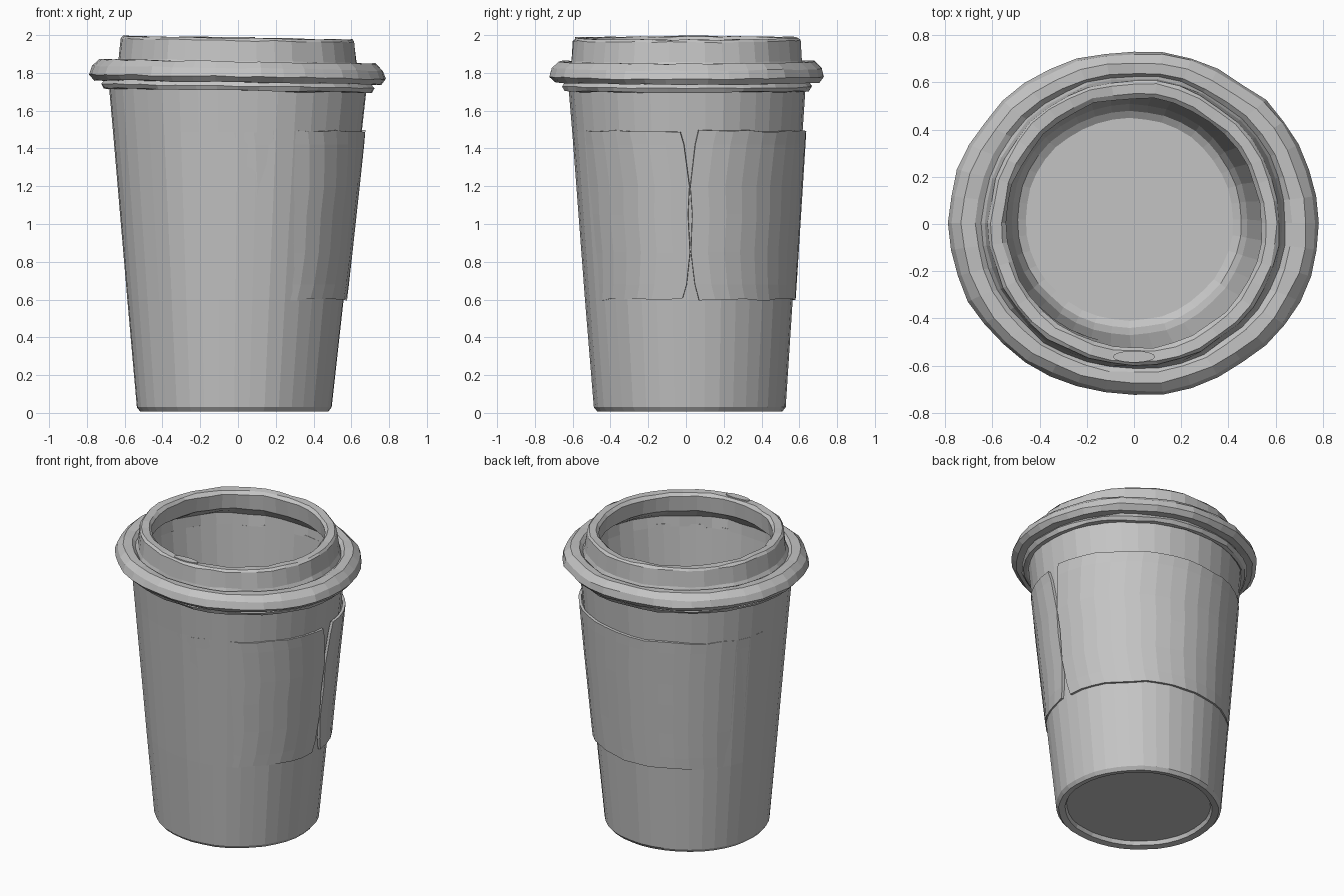
import bpy, bmesh, math, random

random.seed(4)
cube = bpy.data.objects.get("Cube")
if cube:
    bpy.data.objects.remove(cube, do_unlink=True)

SIDES = 40

# One plain grey for the whole cup
grey = bpy.data.materials.new("light_grey")
grey.use_nodes = True
colour = (0.55, 0.55, 0.55, 1)
grey.diffuse_color = colour
grey.node_tree.nodes["Principled BSDF"].inputs["Base Color"].default_value = colour


def centre(z):
    """The cup leans slightly: its base sits off the middle."""
    t = max(0, 1 - z / 1.75)
    return -0.02 * t, 0.005 + 0.015 * t


def loft(name, rings, wobble=0.003, lift=0.0, tilt=0.0, shift=0.0,
         closed=False, caps=False, gaps=None):
    """Skin oval rings (rx, ry, z); gaps gives a half-angle cut out at +x per ring."""
    bm = bmesh.new()
    count = SIDES + 1 if gaps else SIDES
    column = [random.uniform(-wobble, wobble) for _ in range(count)]
    loops = []
    for k, (rx, ry, z) in enumerate(rings):
        cx, cy = centre(z)
        gap = gaps[k] if gaps else 0
        loop = []
        for i in range(count):
            a = gap + (math.tau - 2 * gap) * i / SIDES
            d = column[i] + random.uniform(-lift, lift)
            x = cx + shift + (rx + d) * math.cos(a)
            y = cy + shift + (ry + d) * math.sin(a)
            loop.append(bm.verts.new((x, y, z - tilt * x + random.uniform(-lift, lift))))
        loops.append(loop)
    pairs = list(zip(loops, loops[1:]))
    if closed:
        pairs.append((loops[-1], loops[0]))
    for low, high in pairs:
        for i in range(SIDES):
            j = (i + 1) % count
            bm.faces.new((low[i], low[j], high[j], high[i]))
    if caps:
        bm.faces.new(loops[0][::-1])
        bm.faces.new(loops[-1])
    if closed or caps:
        bmesh.ops.recalc_face_normals(bm, faces=bm.faces)
    mesh = bpy.data.meshes.new(name)
    bm.to_mesh(mesh)
    bm.free()
    mesh.materials.append(grey)
    obj = bpy.data.objects.new(name, mesh)
    bpy.context.collection.objects.link(obj)
    return obj


# Cup: recessed underside, rolled foot, tapering wall, inner wall and floor
loft("cup", [
    (0.45, 0.44, 0.04), (0.46, 0.45, 0.015), (0.50, 0.49, 0.008), (0.517, 0.508, 0.03),
    (0.574, 0.55, 0.6), (0.66, 0.61, 1.49), (0.684, 0.628, 1.73),
    (0.664, 0.608, 1.73), (0.50, 0.49, 0.14), (0.475, 0.46, 0.08), (0.44, 0.43, 0.06),
], caps=True)


# Sleeve: thin band with a seam that opens into notches at both ends
def sleeve_ring(z):
    t = (z - 0.03) / 1.7
    return 0.524 + 0.167 * t, 0.514 + 0.122 * t, z


levels = [0.6, 0.68, 0.85, 1.05, 1.2, 1.42, 1.49]
sleeve = loft("sleeve", [sleeve_ring(z) for z in levels], wobble=0.002, shift=0.011,
              gaps=[0.08, 0.04, 0.005, 0.02, 0.005, 0.05, 0.08])
for v in sleeve.data.vertices:
    if v.index < SIDES + 1 or v.index >= (SIDES + 1) * (len(levels) - 1):
        v.co.z += random.uniform(-0.008, 0.008)
thick = sleeve.modifiers.new("thickness", 'SOLIDIFY')
thick.thickness = 0.018
thick.offset = -1

# Lid: lower bead, rounded flange, groove, raised drinking rim and hollow inside
loft("lid", [
    (0.688, 0.632, 1.705), (0.712, 0.652, 1.708), (0.725, 0.665, 1.73), (0.705, 0.65, 1.752),
    (0.758, 0.70, 1.75), (0.785, 0.73, 1.78), (0.77, 0.718, 1.825), (0.73, 0.68, 1.86),
    (0.67, 0.637, 1.858), (0.645, 0.622, 1.84), (0.632, 0.614, 1.865),
    (0.618, 0.604, 1.972), (0.605, 0.59, 1.985), (0.56, 0.548, 1.983), (0.542, 0.53, 1.965),
    (0.555, 0.54, 1.86), (0.60, 0.575, 1.83), (0.665, 0.61, 1.79), (0.66, 0.605, 1.715),
], wobble=0.005, lift=0.004, tilt=0.016, closed=True)

# Sip opening: thin oval plate on the front of the rim
bpy.ops.mesh.primitive_cylinder_add(vertices=16, radius=1, depth=1, location=(0, -0.562, 1.986))
sip = bpy.context.object
sip.name = "sip_opening"
sip.scale = (0.09, 0.025, 0.008)
sip.data.materials.append(grey)
